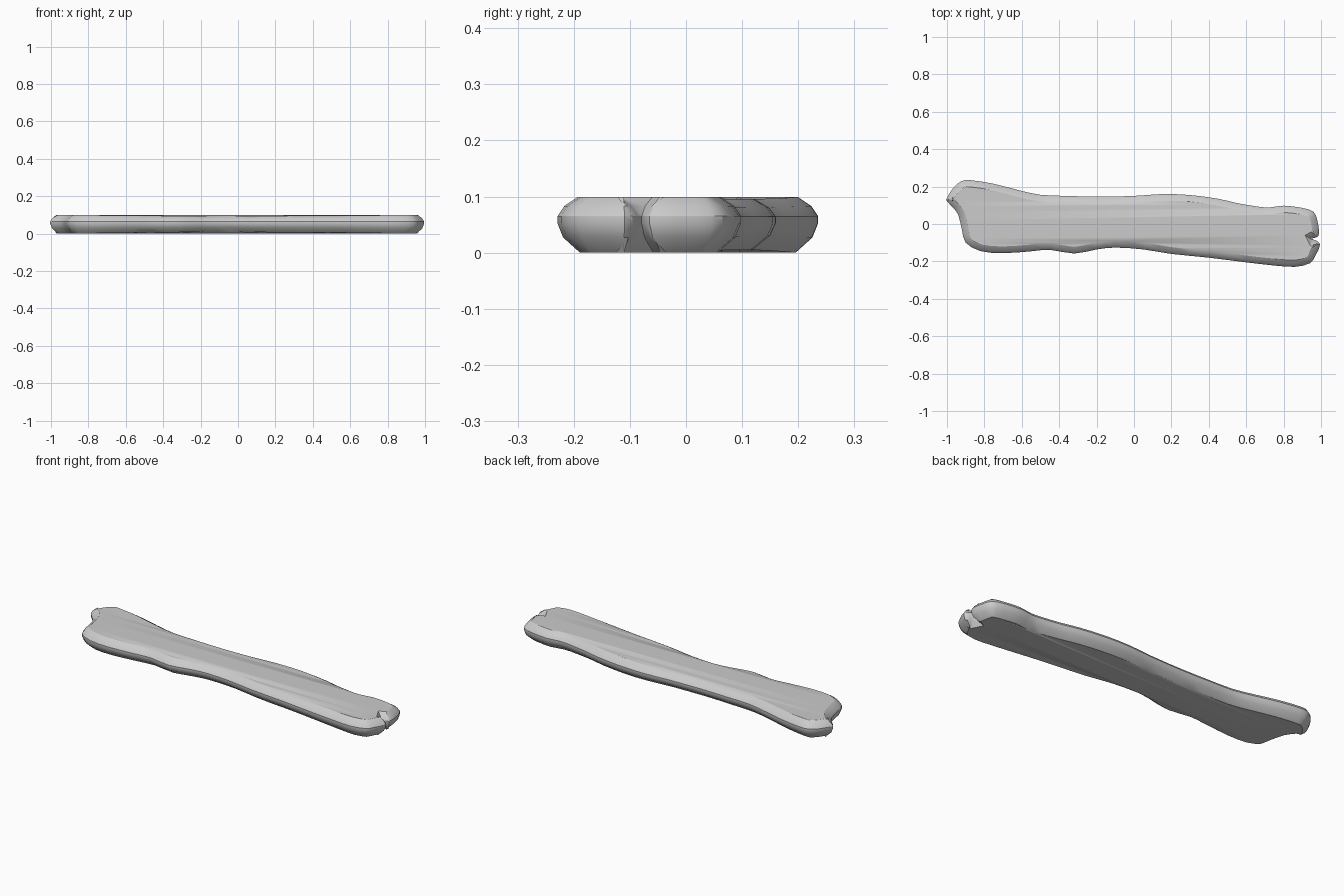
import bpy, bmesh
from mathutils import Vector
from mathutils.geometry import tessellate_polygon

if "Cube" in bpy.data.objects:
    bpy.data.objects.remove(bpy.data.objects["Cube"])

# Plan outline of the worn plank, clockwise from the left tip
OUTLINE = [
    (-1.0, .14), (-.965, .195), (-.92, .23), (-.87, .234), (-.75, .215), (-.62, .182),
    (-.5, .156), (-.35, .15), (-.2, .146), (0, .15), (.15, .16), (.3, .155),
    (.45, .135), (.55, .112), (.65, .095), (.72, .088), (.8, .098), (.9, .086),
    (.96, .065), (.98, .02), (.99, -.05), (.975, -.072), (.945, -.079), (.97, -.087),
    (.995, -.11), (.97, -.17), (.94, -.21), (.86, -.229), (.75, -.222), (.6, -.205),
    (.4, -.18), (.2, -.16), (.05, -.136), (-.1, -.126), (-.2, -.136), (-.32, -.158),
    (-.45, -.138), (-.55, -.146), (-.7, -.156), (-.82, -.145), (-.9, -.1),
    (-.92, -.03), (-.94, .05), (-.97, .09), (-1.0, .122)]

# Edge profile: height and inset from the outline
PROFILE = [(.003, .04), (.03, .01), (.055, 0), (.068, 0), (.086, .012), (.102, .036)]


def refine(points):
    """Catmull-Rom midpoint between each pair of outline points."""
    out = []
    n = len(points)
    for i in range(n):
        a, b, c, d = (Vector(points[(i + k) % n]) for k in (-1, 0, 1, 2))
        out += [b, (b + c) * .5625 - (a + d) * .0625]
    return out


def inward(points):
    """Inward normals of a clockwise outline."""
    n = len(points)
    normals = []
    for i in range(n):
        t = (points[(i + 1) % n] - points[i - 1]).normalized()
        normals.append(Vector((t.y, -t.x)))
    return normals


pts = refine(OUTLINE)
normals = inward(pts)
count = len(pts)
bm = bmesh.new()

# Rings around the edge, slightly thinner towards mid-length
rings = []
for z, inset in PROFILE:
    ring = []
    for p, nrm in zip(pts, normals):
        q = p + nrm * inset
        thin = .86 + .14 * min(1, (p.x / .85) ** 2) + .04 * max(0, 1 - abs(p.x - .3) / .25)
        ring.append(bm.verts.new((q.x, q.y, .06 + (z - .06) * thin)))
    rings.append(ring)
for low, high in zip(rings, rings[1:]):
    for i in range(count):
        j = (i + 1) % count
        bm.faces.new((low[i], low[j], high[j], high[i]))

# Broad top and bottom faces
for ring in (rings[0], rings[-1]):
    flat = [Vector((v.co.x, v.co.y, 0)) for v in ring]
    for tri in tessellate_polygon([flat]):
        bm.faces.new([ring[k] for k in tri])
bmesh.ops.recalc_face_normals(bm, faces=bm.faces)

zmin = min(v.co.z for v in bm.verts)
for v in bm.verts:
    v.co.z -= zmin

mesh = bpy.data.meshes.new("plank")
bm.to_mesh(mesh)
bm.free()
plank = bpy.data.objects.new("plank", mesh)
bpy.context.collection.objects.link(plank)
bpy.context.view_layer.objects.active = plank
plank.select_set(True)
bpy.ops.object.shade_smooth_by_angle(angle=.5)
